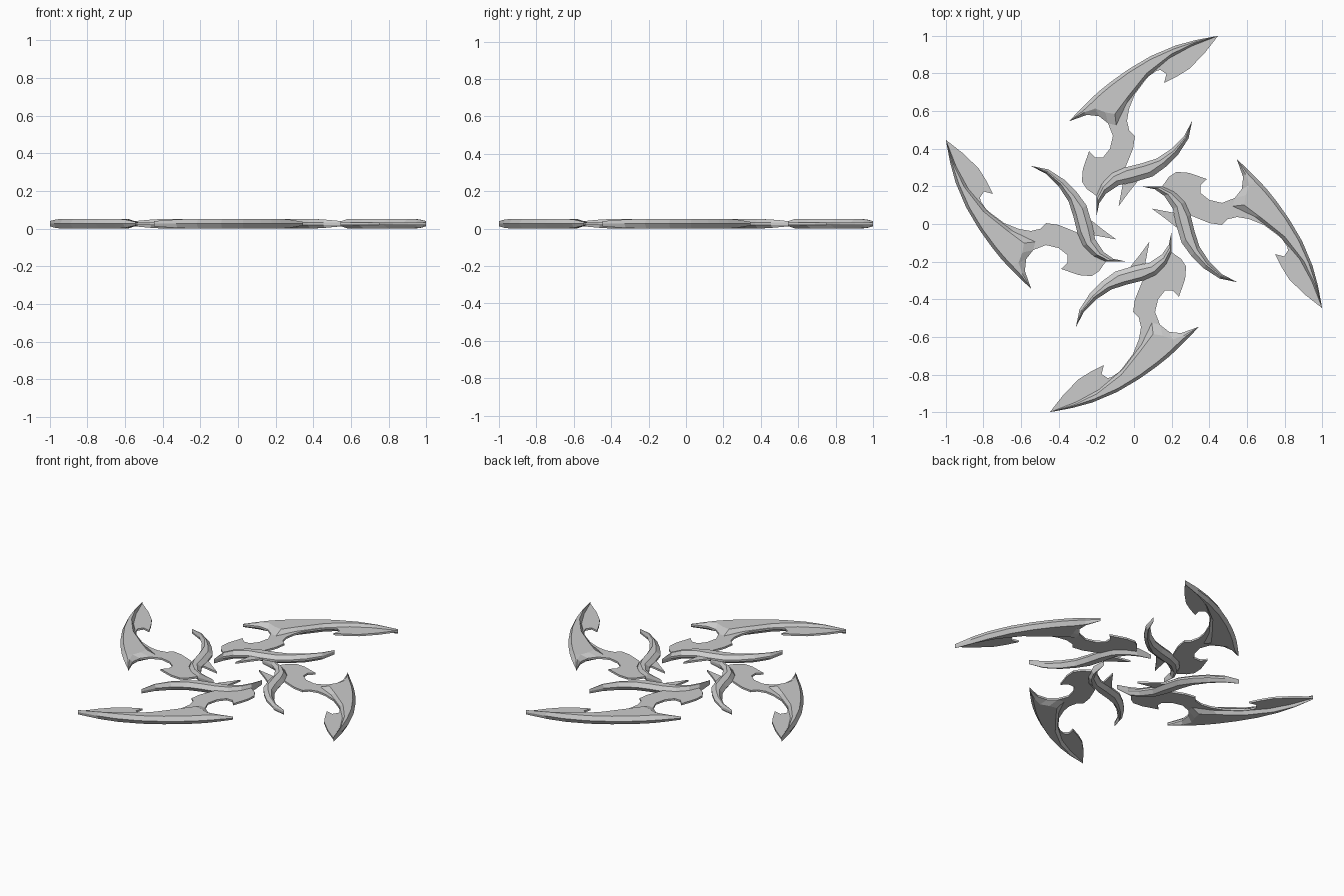
import bpy, bmesh, math
from mathutils import Vector, Matrix

MID, HALF, THIN = 0.026, 0.026, 0.006   # mid height, raised half height, plate half height


def finish(bm, name, k):
    bmesh.ops.remove_doubles(bm, verts=bm.verts, dist=1e-5)
    bmesh.ops.recalc_face_normals(bm, faces=bm.faces)
    bm.transform(Matrix.Rotation(k * math.pi / 2, 4, 'Z'))
    me = bpy.data.meshes.new(name)
    bm.to_mesh(me)
    bm.free()
    ob = bpy.data.objects.new(name, me)
    bpy.context.collection.objects.link(ob)


def plate(name, pts, k):
    """Thin flat sheet from an outline."""
    bm = bmesh.new()
    f = bm.faces.new([bm.verts.new((x, y, MID - THIN)) for x, y in pts])
    ext = bmesh.ops.extrude_face_region(bm, geom=[f])
    for v in ext['geom']:
        if isinstance(v, bmesh.types.BMVert):
            v.co.z += 2 * THIN
    bmesh.ops.triangulate(bm, faces=[f for f in bm.faces if len(f.verts) > 4])
    finish(bm, name, k)


def raised(name, sections, k):
    """Bevelled crescent: each section is outer xy, inner xy, inner bevel, half height."""
    bm = bmesh.new()
    rings = []
    for ox, oy, qx, qy, bev, h in sections:
        o, q = Vector((ox, oy)), Vector((qx, qy))
        w = (q - o).length
        d = (q - o) / w if w else Vector((0, 0))
        a = o + d * min(0.02, w * 0.35)
        b = q - d * min(bev, w * 0.45)
        t = min(THIN, h)
        ring = [(o, 0), (a, h), (b, h), (q, t), (q, -t), (b, -h), (a, -h)]
        rings.append([bm.verts.new((p.x, p.y, MID + z)) for p, z in ring])
    for r, s in zip(rings, rings[1:]):
        for i in range(7):
            j = (i + 1) % 7
            bm.faces.new((r[i], r[j], s[j], s[i]))
    bmesh.ops.dissolve_degenerate(bm, edges=bm.edges, dist=1e-5)
    finish(bm, name, k)


H = HALF
blade = [(0.447, 1.0, 0.447, 1.0, 0, 0.014), (0.33, 0.978, 0.305, 0.945, 0.02, 0.023),
         (0.22, 0.948, 0.186, 0.88, 0.025, H), (0.09, 0.893, 0.06, 0.772, 0.03, H),
         (-0.027, 0.824, -0.04, 0.64, 0.03, H), (-0.12, 0.758, -0.095, 0.525, 0.06, H),
         (-0.18, 0.71, -0.138, 0.535, 0.06, H), (-0.23, 0.665, -0.186, 0.573, 0.045, H),
         (-0.285, 0.61, -0.25, 0.58, 0.02, 0.022), (-0.345, 0.546, -0.345, 0.546, 0, 0.01)]
fang = [(0.309, 0.548, 0.309, 0.548, 0, 0.014), (0.265, 0.465, 0.29, 0.455, 0.015, 0.022),
        (0.2, 0.4, 0.235, 0.37, 0.022, H), (0.12, 0.348, 0.17, 0.305, 0.025, H),
        (0.04, 0.322, 0.1, 0.253, 0.028, H), (-0.05, 0.3, 0.0, 0.223, 0.028, H),
        (-0.117, 0.27, -0.08, 0.207, 0.025, H), (-0.17, 0.215, -0.15, 0.16, 0.022, H),
        (-0.2, 0.15, -0.185, 0.11, 0.015, H), (-0.2, 0.037, -0.2, 0.037, 0, 0.014)]
# arm sheet: blade inner edge, back notch, neck, fang edge, barb, hook throat
arm = [s[2:4] for s in blade[5::-1]][::1] + [
    (0.372, 0.904), (0.293, 0.824), (0.23, 0.785), (0.16, 0.75), (0.172, 0.798), (0.14, 0.819),
    (0.096, 0.808), (0.053, 0.755), (0.005, 0.69), (-0.027, 0.61), (-0.037, 0.548),
    (-0.025, 0.495), (0.005, 0.468), (-0.005, 0.4), (-0.045, 0.302)] + [
    s[0:2] for s in fang[6:9]] + [
    (-0.25, 0.185), (-0.277, 0.225), (-0.272, 0.29), (-0.239, 0.388), (-0.207, 0.354),
    (-0.165, 0.354), (-0.128, 0.4), (-0.112, 0.468), (-0.138, 0.535)]
spike = [(0.02, 0.228), (-0.08, 0.207), (-0.055, 0.207), (-0.082, 0.094), (-0.03, 0.165)]
spike[1:3] = [(-0.06, 0.21)]

# four arms around the open centre
for k in range(4):
    raised(f"blade_{k + 1}", blade, k)
    raised(f"fang_{k + 1}", fang, k)
    plate(f"arm_plate_{k + 1}", arm, k)
    plate(f"inner_spike_{k + 1}", spike, k)
